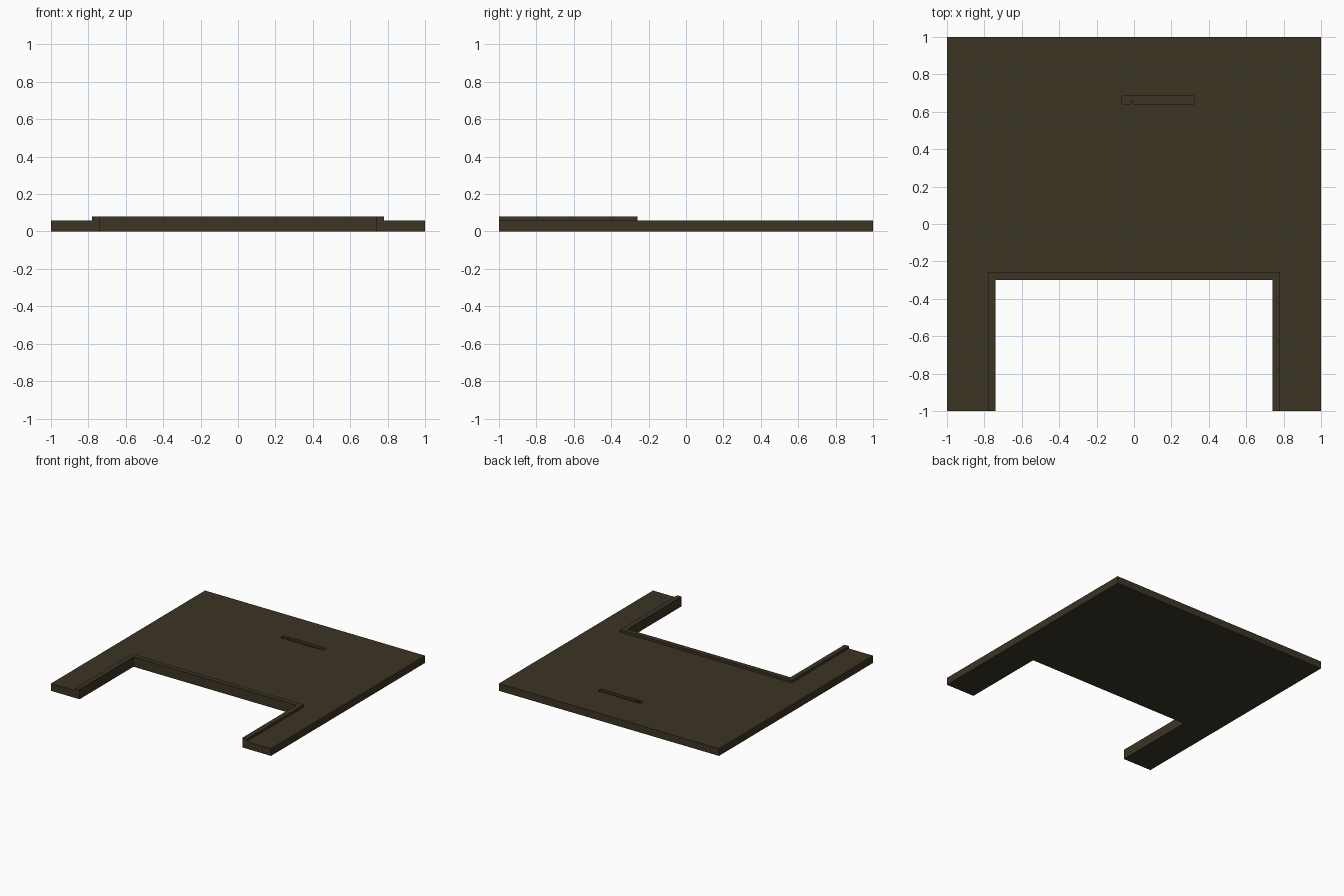
import bpy, bmesh

if "Cube" in bpy.data.objects:
    bpy.data.objects.remove(bpy.data.objects["Cube"])

brown = bpy.data.materials.new("dark brown")
brown.diffuse_color = (0.045, 0.035, 0.018, 1)
brown.use_nodes = True
brown.node_tree.nodes["Principled BSDF"].inputs["Base Color"].default_value = brown.diffuse_color


def prism(name, outline, z0, z1):
    """Extrude a flat outline (counter-clockwise) from z0 to z1."""
    bm = bmesh.new()
    face = bm.faces.new([bm.verts.new((x, y, z0)) for x, y in outline])
    ext = bmesh.ops.extrude_face_region(bm, geom=[face])
    top = [v for v in ext["geom"] if isinstance(v, bmesh.types.BMVert)]
    bmesh.ops.translate(bm, verts=top, vec=(0, 0, z1 - z0))
    bmesh.ops.recalc_face_normals(bm, faces=bm.faces)
    mesh = bpy.data.meshes.new(name)
    bm.to_mesh(mesh)
    bm.free()
    mesh.materials.append(brown)
    obj = bpy.data.objects.new(name, mesh)
    bpy.context.collection.objects.link(obj)
    return obj


def u_outline(half, front, back, notch, notch_back):
    """Rectangle with a centred notch cut into its front edge."""
    right = [(notch, notch_back), (notch, front), (half, front), (half, back)]
    return right + [(-x, y) for x, y in reversed(right)]


def carve(target, cutter):
    mod = target.modifiers.new(cutter.name, 'BOOLEAN')
    mod.operation = 'DIFFERENCE'
    mod.solver = 'EXACT'
    mod.object = cutter
    cutter.hide_render = True
    cutter.hide_set(True)


# U-shaped slab at the full height of the raised rim
slab = prism("slab", u_outline(1, -1, 1, 0.74, -0.30), 0, 0.08)

# Lower the top everywhere except the rim around the notch
carve(slab, prism("top_cutter", u_outline(1.2, -1.2, 1.2, 0.78, -0.26), 0.06, 0.2))

# Shallow slot with a small tab on its front edge
slot = [(-0.064, 0.642), (-0.021, 0.642), (-0.021, 0.663), (-0.005, 0.663),
        (-0.005, 0.642), (0.323, 0.642), (0.323, 0.684), (-0.064, 0.684)]
carve(slab, prism("slot_cutter", slot, 0.04, 0.2))
